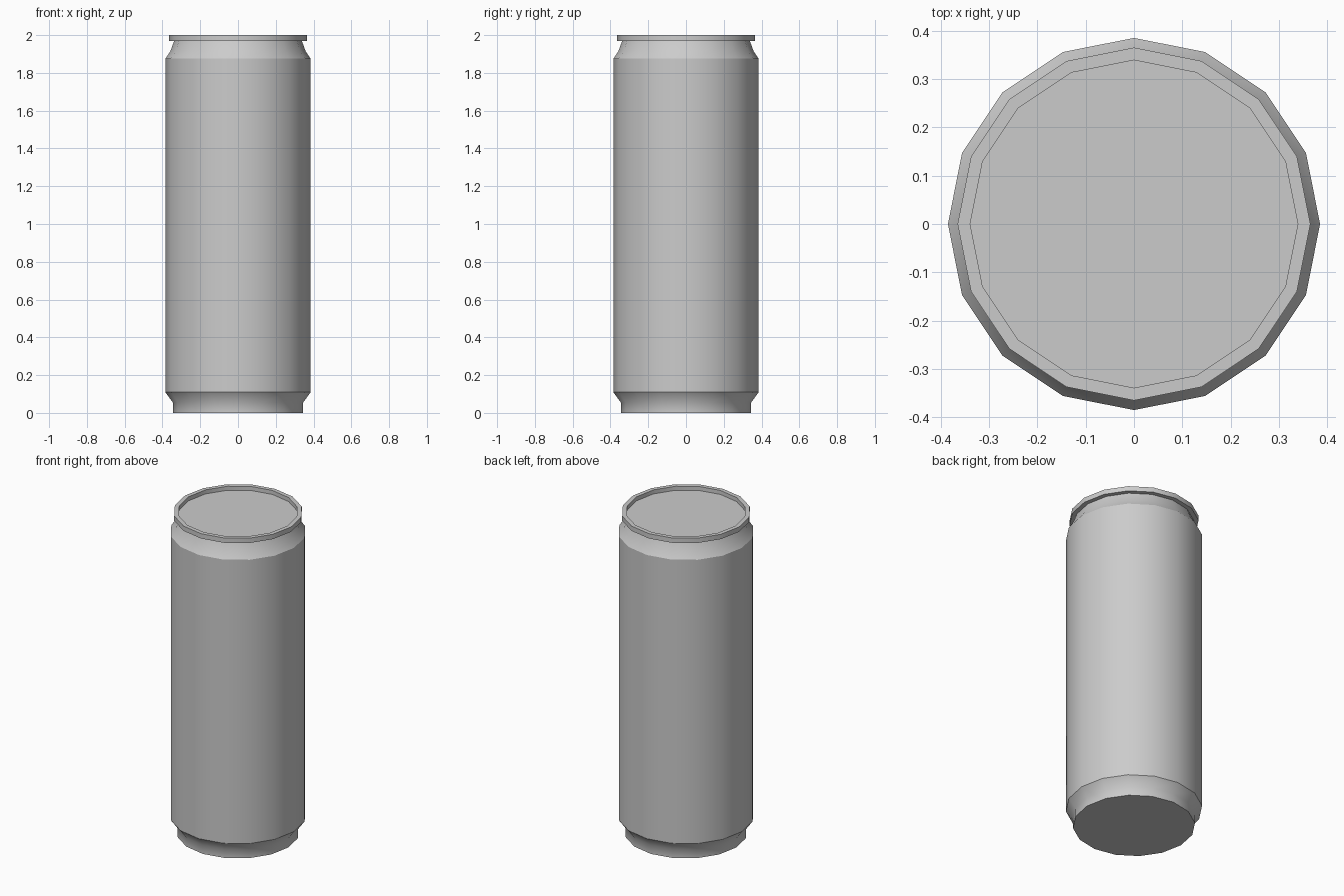
import bpy
import bmesh
from math import cos, sin, pi, radians

SIDES = 16

cube = bpy.data.objects.get("Cube")
if cube:
    bpy.data.objects.remove(cube, do_unlink=True)

metal = bpy.data.materials.new("grey_metal")
metal.use_nodes = True
GREY = (0.6, 0.6, 0.6, 1)
metal.diffuse_color = GREY
metal.node_tree.nodes["Principled BSDF"].inputs["Base Color"].default_value = GREY


def lathe(name, profile, cap_start=False, cap_end=False):
    """Spin (radius, height) points, listed with the outside on the right, round z."""
    bm = bmesh.new()
    rings = [[bm.verts.new((r * cos(2 * pi * i / SIDES), r * sin(2 * pi * i / SIDES), z))
              for i in range(SIDES)] for r, z in profile]
    for low, high in zip(rings, rings[1:]):
        for i in range(SIDES):
            j = (i + 1) % SIDES
            bm.faces.new((low[i], low[j], high[j], high[i]))
    if cap_start:
        bm.faces.new(rings[0][::-1])
    if cap_end:
        bm.faces.new(rings[-1])
    mesh = bpy.data.meshes.new(name)
    bm.to_mesh(mesh)
    bm.free()
    mesh.materials.append(metal)
    obj = bpy.data.objects.new(name, mesh)
    bpy.context.collection.objects.link(obj)
    bpy.ops.object.select_all(action="DESELECT")
    obj.select_set(True)
    bpy.context.view_layer.objects.active = obj
    bpy.ops.object.shade_smooth_by_angle(angle=radians(50))
    return obj


# Narrow base with closed bottom
lathe("can_base", [(0.345, 0), (0.345, 0.055), (0.385, 0.11)], cap_start=True)

# Straight wall
lathe("can_body", [(0.385, 0.11), (0.385, 1.875)])

# Tapered neck
lathe("can_shoulder", [(0.385, 1.875), (0.358, 1.915), (0.338, 1.97)])

# Overhanging lip and the sunken lid inside it
lathe("can_rim_and_lid",
      [(0.338, 1.97), (0.365, 1.97), (0.365, 2), (0.339, 2), (0.339, 1.975)],
      cap_end=True)
